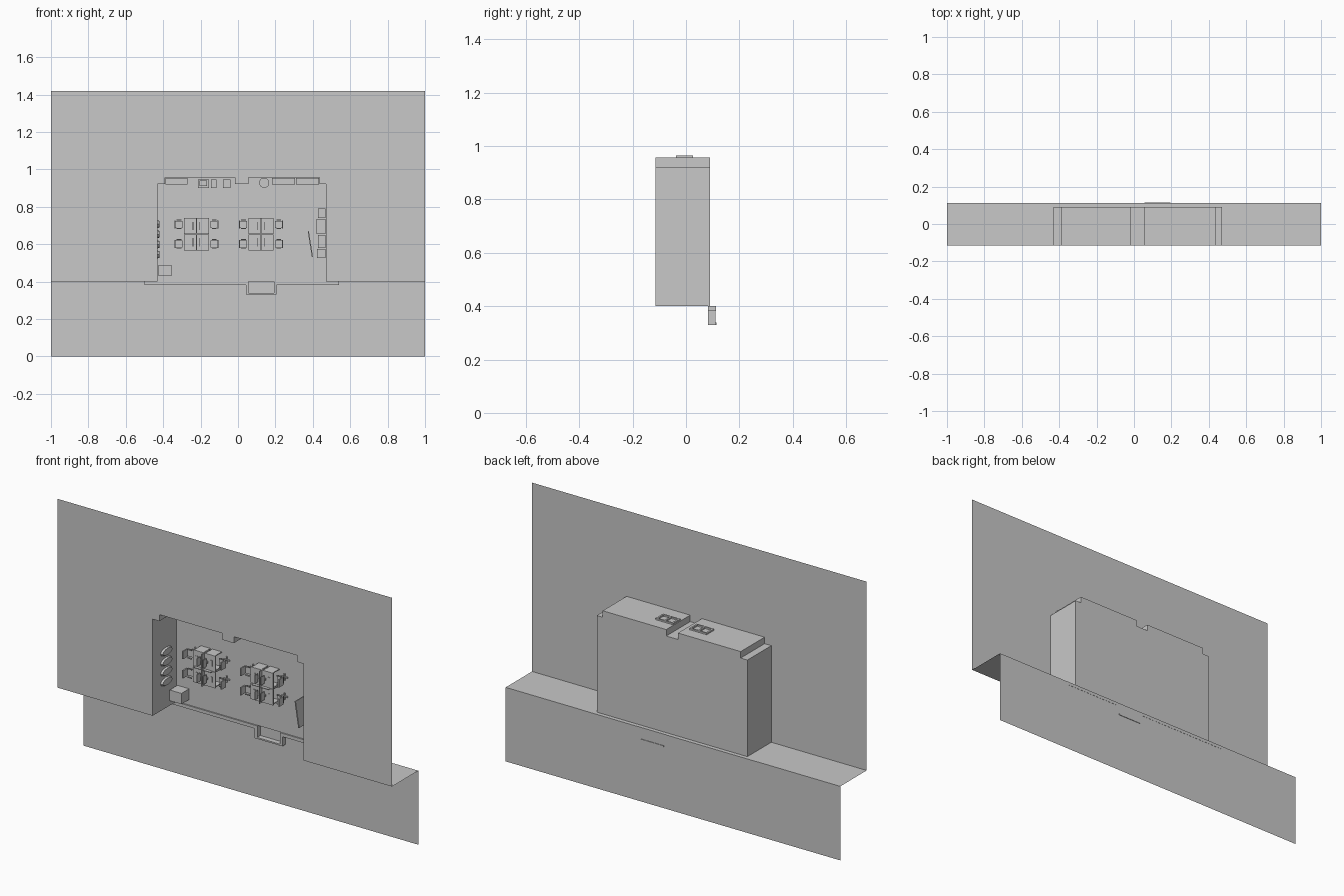
import bpy, bmesh, math
from mathutils import Matrix, Vector

if "Cube" in bpy.data.objects:
    bpy.data.objects.remove(bpy.data.objects["Cube"])

grey = bpy.data.materials.new("plain_grey")
grey.use_nodes = True
COLOUR = (0.578, 0.578, 0.578, 1)
grey.diffuse_color = COLOUR
grey.node_tree.nodes["Principled BSDF"].inputs["Base Color"].default_value = COLOUR

FRONT, FLOOR, LOWER, GROUND = -0.114, 0.09, 0.111, 0.4


def finish(name, bm, normals=True):
    if normals:
        bmesh.ops.recalc_face_normals(bm, faces=bm.faces)
    mesh = bpy.data.meshes.new(name)
    bm.to_mesh(mesh)
    bm.free()
    mesh.materials.append(grey)
    ob = bpy.data.objects.new(name, mesh)
    bpy.context.collection.objects.link(ob)
    return ob


def add_box(bm, x0, x1, y0, y1, z0, z1):
    size = Matrix.Diagonal((x1 - x0, y1 - y0, z1 - z0, 1))
    mid = Matrix.Translation(((x0 + x1) / 2, (y0 + y1) / 2, (z0 + z1) / 2))
    return bmesh.ops.create_cube(bm, size=1, matrix=mid @ size)["verts"]


def boxes(name, *specs):
    bm = bmesh.new()
    for s in specs:
        add_box(bm, *s)
    return finish(name, bm)


def add_rod(bm, x, z, y0, y1, r, sides=12):
    m = Matrix.Translation((x, (y0 + y1) / 2, z)) @ Matrix.Rotation(math.pi / 2, 4, "X")
    bmesh.ops.create_cone(bm, cap_ends=True, segments=sides, radius1=r, radius2=r,
                          depth=y1 - y0, matrix=m)


def sheet(name, points):
    bm = bmesh.new()
    bm.faces.new([bm.verts.new(p) for p in points])
    return finish(name, bm, normals=False)


# Outline of the room, walked from its lower left corner to its lower right one
LEFT, RIGHT, TOP, STEP = -0.43, 0.47, 0.957, 0.922
outline = [(LEFT, GROUND), (LEFT, STEP), (-0.39, STEP), (-0.39, TOP),
           (-0.015, TOP), (-0.015, STEP), (0.055, STEP), (0.055, TOP),
           (0.435, TOP), (0.435, STEP), (RIGHT, STEP), (RIGHT, GROUND)]

# Large front panel with the room opening cut out
edge = [(1, GROUND), (1, 1.42), (-1, 1.42), (-1, GROUND)]
sheet("front_panel", [(x, FRONT, z) for x, z in outline + edge])

# Room walls and floor
bm = bmesh.new()
front = [bm.verts.new((x, FRONT, z)) for x, z in outline]
back = [bm.verts.new((x, FLOOR, z)) for x, z in outline]
for i in range(len(outline) - 1):
    bm.faces.new((front[i], front[i + 1], back[i + 1], back[i]))
bm.faces.new(back)
finish("room_shell", bm)

# Ledges beside and behind the room, and the lower panel
for name, x0, x1, y0 in (("right_ledge", -1, LEFT, FRONT), ("left_ledge", RIGHT, 1, FRONT),
                         ("rear_ledge", LEFT, RIGHT, FLOOR)):
    sheet(name, [(x0, y0, GROUND), (x1, y0, GROUND), (x1, LOWER, GROUND), (x0, LOWER, GROUND)])
sheet("lower_panel", [(-1, LOWER, 0), (1, LOWER, 0), (1, LOWER, GROUND), (-1, LOWER, GROUND)])

# Threshold strips and the entrance recess
boxes("threshold", (-0.5, 0.042, 0.083, 0.112, 0.382, GROUND),
      (0.207, 0.54, 0.083, 0.112, 0.382, GROUND))
boxes("entrance_frame", (0.042, 0.057, 0.083, LOWER, 0.33, GROUND),
      (0.193, 0.207, 0.083, LOWER, 0.33, GROUND),
      (0.055, 0.195, 0.083, 0.114, 0.33, 0.338))

# Framed double windows on the long upper wall
for n, cx in enumerate((-0.09, 0.112)):
    x0, x1, y0, y1 = cx - 0.052, cx + 0.052, -0.038, 0.026
    t, z = 0.009, (TOP, TOP + 0.008)
    boxes(f"window_frame_{n + 1}", (x0, x1, y0, y0 + t, *z), (x0, x1, y1 - t, y1, *z),
          (x0, x0 + t, y0 + t, y1 - t, *z), (x1 - t, x1, y0 + t, y1 - t, *z),
          (cx - t / 2, cx + t / 2, y0 + t, y1 - t, *z))


def chair(name, x, z, side):
    """Office chair whose backrest lies towards the given side."""
    bm = bmesh.new()
    add_box(bm, x - 0.018, x + 0.018, 0.048, 0.055, z - 0.019, z + 0.019)
    bx = sorted((x + side * 0.017, x + side * 0.024))
    add_box(bm, *bx, 0.008, 0.046, z - 0.021, z + 0.021)
    for s in (-1, 1):
        az = z + s * 0.023
        add_box(bm, x - 0.012, x + 0.014, 0.036, 0.04, az - 0.003, az + 0.003)
    add_rod(bm, x, z, 0.055, 0.085, 0.004, 8)
    for k in range(2):
        w, h = ((0.018, 0.003), (0.003, 0.018))[k]
        add_box(bm, x - w, x + w, 0.083, FLOOR, z - h, z + h)
    finish(name, bm)


def workstation(name, cx, cz):
    """Four desks back to back with screens, dividers and chairs."""
    bm = bmesh.new()
    for sx in (-1, 1):
        for sz in (-1, 1):
            x, z = cx + sx * 0.034, cz + sz * 0.044
            add_box(bm, x - 0.033, x + 0.033, 0.028, 0.034, z - 0.043, z + 0.043)
            for dz in (-0.04, 0.04):
                add_box(bm, x - 0.028, x + 0.028, 0.034, FLOOR, z + dz - 0.002, z + dz + 0.002)
            # screen, stand and keyboard
            mx = cx + sx * 0.018
            add_box(bm, mx - 0.002, mx + 0.002, -0.008, 0.02, z - 0.022, z + 0.022)
            add_box(bm, mx - 0.006, mx + 0.006, 0.02, 0.028, z - 0.006, z + 0.006)
            add_box(bm, x + sx * 0.01 - 0.006, x + sx * 0.01 + 0.006, 0.025, 0.028,
                    z - 0.015, z + 0.015)
    add_box(bm, cx - 0.002, cx + 0.002, 0.006, 0.07, cz - 0.087, cz + 0.087)
    add_box(bm, cx - 0.05, cx + 0.05, 0.012, 0.07, cz - 0.002, cz + 0.002)
    finish(name, bm)
    for sx in (-1, 1):
        for k, dz in enumerate((-0.052, 0.052)):
            place = "left" if sx > 0 else "right"
            chair(f"{name}_{place}_chair_{k + 1}", cx + sx * 0.094, cz + dz, sx)


workstation("right_desks", -0.222, 0.654)
workstation("left_desks", 0.123, 0.654)

# Storage block in the lower corner
boxes("corner_cabinet", (-0.425, -0.355, 0.024, FLOOR, 0.43, 0.488))

# Rounded plaques on the side wall
for i in range(4):
    z = 0.545 + i * 0.054
    bm = bmesh.new()
    m = (Matrix.Translation((LEFT + 0.005, 0, z)) @ Matrix.Diagonal((1, 0.048, 0.021, 1))
         @ Matrix.Rotation(math.pi / 2, 4, "Y"))
    bmesh.ops.create_cone(bm, cap_ends=True, segments=12, radius1=1, radius2=0.85,
                          depth=0.01, matrix=m)
    finish(f"wall_plaque_{i + 1}", bm)

# Cabinets along the opposite wall
boxes("side_cabinets", (0.428, 0.468, 0.03, FLOOR, 0.74, 0.79),
      (0.42, 0.468, 0.04, FLOOR, 0.655, 0.735), (0.428, 0.468, 0.04, FLOOR, 0.58, 0.65),
      (0.423, 0.468, 0.03, FLOOR, 0.525, 0.575))

# Free-standing board, turned a little
bm = bmesh.new()
add_box(bm, -0.003, 0.003, -0.05, 0.07, -0.07, 0.07)
for z in (-0.066, 0.066):
    add_box(bm, -0.002, 0.002, 0.07, FLOOR, z - 0.003, z + 0.003)
    add_box(bm, -0.018, 0.018, 0.085, FLOOR, z - 0.003, z + 0.003)
bm.transform(Matrix.Translation((0.387, 0, 0.6)) @ Matrix.Rotation(math.radians(-9), 4, "Y"))
finish("standing_board", bm)

# Low units, equipment and a round stool along the upper wall
boxes("upper_cabinets", (-0.388, -0.27, 0.03, FLOOR, 0.92, 0.954),
      (0.182, 0.305, 0.03, FLOOR, 0.92, 0.954), (0.309, 0.433, 0.03, FLOOR, 0.92, 0.954))
boxes("printer", (-0.215, -0.155, 0.03, FLOOR, 0.9, 0.945),
      (-0.205, -0.165, 0.02, 0.03, 0.91, 0.94), (-0.145, -0.115, 0.05, FLOOR, 0.9, 0.945))
boxes("bin", (-0.08, -0.04, 0.045, FLOOR, 0.9, 0.945))
bm = bmesh.new()
add_rod(bm, 0.14, 0.928, 0.046, 0.054, 0.027, 20)
add_rod(bm, 0.14, 0.928, 0.054, FLOOR, 0.006, 10)
finish("round_table", bm)
